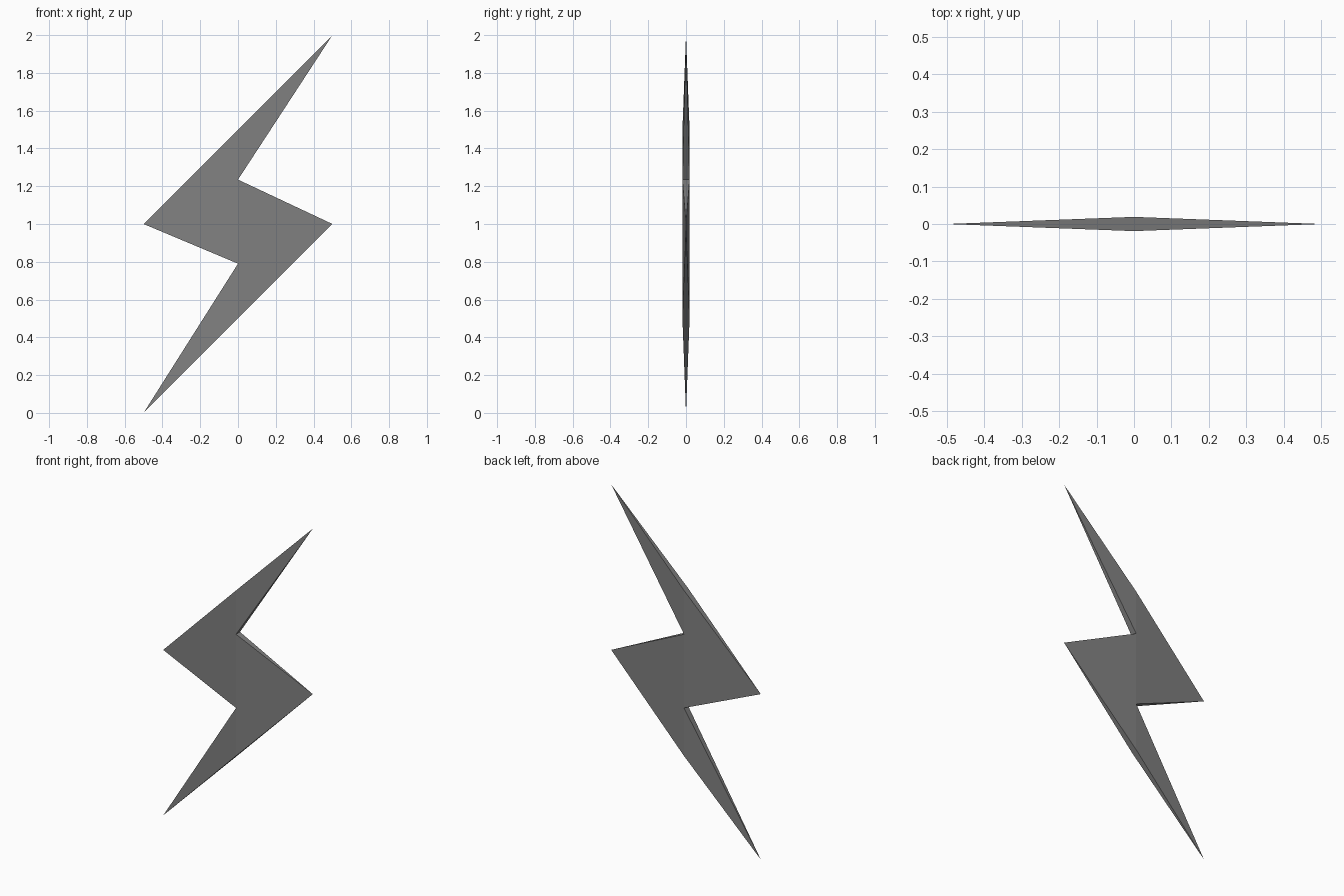
import bpy
import bmesh

default_cube = bpy.data.objects.get("Cube")
if default_cube:
    bpy.data.objects.remove(default_cube, do_unlink=True)

HALF_WIDTH = 0.5
HALF_DEPTH = 0.019

# One flat grey
grey = bpy.data.materials.new("mid grey")
grey.use_nodes = True
colour = (0.22, 0.22, 0.22, 1.0)
grey.diffuse_color = colour
grey.node_tree.nodes["Principled BSDF"].inputs["Base Color"].default_value = colour

# Heights of the thick central ridge, from bottom to top
ridge_heights = (0.5, 0.79, 1.235, 1.5)

# Four pointed spikes: side, tip height, first and last ridge index
spikes = ((-1, 0.0, 0, 1), (-1, 1.0, 1, 3), (1, 1.0, 0, 2), (1, 2.0, 2, 3))

bm = bmesh.new()
front = [bm.verts.new((0, -HALF_DEPTH, z)) for z in ridge_heights]
back = [bm.verts.new((0, HALF_DEPTH, z)) for z in ridge_heights]

for side, tip_height, low, high in spikes:
    tip = bm.verts.new((side * HALF_WIDTH, 0, tip_height))
    # Broad front and back faces tapering to the tip
    for ridge in (front, back):
        bm.faces.new([tip] + ridge[low:high + 1])
    # Narrow rims along the upper and lower edges
    for i in (low, high):
        bm.faces.new((tip, front[i], back[i]))

bmesh.ops.recalc_face_normals(bm, faces=bm.faces[:])

mesh = bpy.data.meshes.new("lightning_bolt")
bm.to_mesh(mesh)
bm.free()
mesh.materials.append(grey)
bolt = bpy.data.objects.new("lightning_bolt", mesh)
bpy.context.collection.objects.link(bolt)
